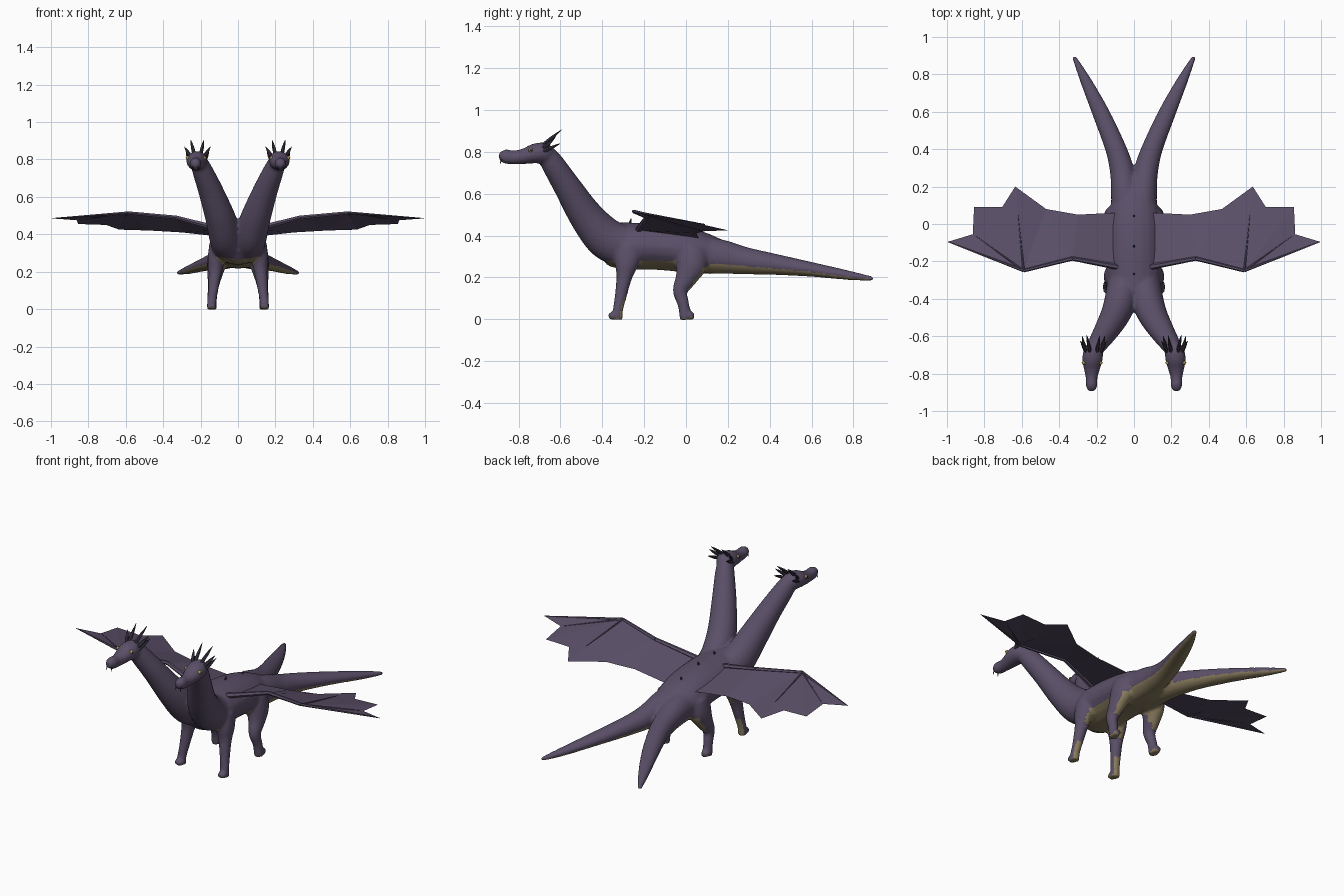
import bpy, bmesh, math
from mathutils import Vector

if "Cube" in bpy.data.objects:
    bpy.data.objects.remove(bpy.data.objects["Cube"])


def material(name, rgb):
    m = bpy.data.materials.new(name)
    m.diffuse_color = (*rgb, 1)
    m.use_nodes = True
    m.node_tree.nodes["Principled BSDF"].inputs["Base Color"].default_value = m.diffuse_color
    return m


PURPLE = material("purple hide", (0.105, 0.08, 0.14))
TAN = material("tan belly", (0.25, 0.20, 0.11))
DARK = material("dark horn", (0.04, 0.034, 0.055))
YELLOW = material("yellow eye", (0.42, 0.32, 0.08))


def make_object(name, bm, mats):
    me = bpy.data.meshes.new(name)
    bm.to_mesh(me)
    bm.free()
    for m in mats:
        me.materials.append(m)
    ob = bpy.data.objects.new(name, me)
    bpy.context.collection.objects.link(ob)
    return ob


def spline(pts, steps):
    """Catmull-Rom through tuples of (x, y, z, rx, ry)."""
    p = [pts[0]] + list(pts) + [pts[-1]]
    out = []
    for i in range(1, len(p) - 2):
        for k in range(steps):
            t = k / steps
            out.append([0.5 * (2*b + (c - a)*t + (2*a - 5*b + 4*c - d)*t*t + (3*b - a - 3*c + d)*t**3)
                        for a, b, c, d in zip(*p[i - 1:i + 3])])
    return out + [list(pts[-1])]


def tube(bm, pts, ref=(0, 0, 1), sides=20, steps=5, side=1):
    """Closed elliptical tube; side=-1 mirrors it across x."""
    pts = spline([(side * a[0], *a[1:]) for a in pts], steps)
    rings = []
    for i, a in enumerate(pts):
        c = Vector(a[:3])
        t = (Vector(pts[min(i + 1, len(pts) - 1)][:3]) - Vector(pts[max(i - 1, 0)][:3])).normalized()
        s = Vector(ref).cross(t).normalized()
        u = t.cross(s)
        ang = [2 * math.pi * k / sides for k in range(sides)]
        rings.append([bm.verts.new(c + s * a[3] * math.cos(q) + u * a[4] * math.sin(q)) for q in ang])
    for r0, r1 in zip(rings, rings[1:]):
        for k in range(sides):
            n = (k + 1) % sides
            bm.faces.new((r0[k], r0[n], r1[n], r1[k]))
    bm.faces.new(rings[0][::-1])
    bm.faces.new(rings[-1])


# Profiles on the right-hand side: x, y, z, half width, half depth
trunk = [(0, -0.42, 0.36, 0.05, 0.05), (0, -0.37, 0.36, 0.11, 0.10), (0, -0.28, 0.35, 0.145, 0.112),
         (0, -0.12, 0.345, 0.145, 0.11), (0, 0.03, 0.325, 0.14, 0.105), (0, 0.15, 0.30, 0.11, 0.085),
         (0, 0.25, 0.285, 0.05, 0.05)]
neck = [(0.05, -0.28, 0.34, 0.09, 0.10), (0.065, -0.38, 0.385, 0.088, 0.10), (0.095, -0.475, 0.49, 0.08, 0.083),
        (0.145, -0.565, 0.63, 0.067, 0.066), (0.19, -0.635, 0.74, 0.054, 0.056), (0.21, -0.67, 0.79, 0.045, 0.048)]
head = [(0.212, -0.64, 0.80, 0.03, 0.03), (0.216, -0.67, 0.796, 0.05, 0.049), (0.222, -0.72, 0.792, 0.055, 0.048),
        (0.225, -0.77, 0.779, 0.045, 0.038), (0.227, -0.82, 0.773, 0.032, 0.034),
        (0.227, -0.865, 0.777, 0.031, 0.034), (0.227, -0.893, 0.776, 0.018, 0.018)]
tail = [(0.045, 0.03, 0.31, 0.08, 0.09), (0.05, 0.16, 0.30, 0.073, 0.083), (0.063, 0.28, 0.28, 0.066, 0.066),
        (0.10, 0.41, 0.264, 0.056, 0.052), (0.18, 0.60, 0.238, 0.046, 0.035),
        (0.26, 0.77, 0.211, 0.030, 0.023), (0.322, 0.895, 0.193, 0.012, 0.011)]
front_leg = [(0.095, -0.27, 0.34, 0.06, 0.075), (0.115, -0.283, 0.27, 0.048, 0.06), (0.122, -0.295, 0.20, 0.036, 0.038),
             (0.132, -0.312, 0.11, 0.028, 0.029), (0.14, -0.325, 0.045, 0.025, 0.025), (0.141, -0.33, -0.002, 0.026, 0.028)]
hind_leg = [(0.09, 0.03, 0.33, 0.06, 0.075), (0.11, 0.025, 0.26, 0.055, 0.075), (0.122, 0.0, 0.195, 0.043, 0.052),
            (0.13, -0.028, 0.135, 0.032, 0.036), (0.137, -0.012, 0.07, 0.026, 0.028), (0.14, 0.0, -0.002, 0.027, 0.03)]

# Fused hide: trunk, two necks and heads, two tails, four legs
bm = bmesh.new()
tube(bm, trunk)
for sd in (1, -1):
    for part in (neck, head, tail):
        tube(bm, part, side=sd)
    for leg, y in ((front_leg, -0.345), (hind_leg, 0.01)):
        tube(bm, leg, ref=(0, 1, 0), side=sd)
        tube(bm, [(0.141, y + 0.025, 0.018, 0.022, 0.02), (0.141, y - 0.005, 0.016, 0.027, 0.018),
                  (0.141, y - 0.025 if y < 0 else y + 0.03, 0.014, 0.018, 0.014)], side=sd)
bmesh.ops.recalc_face_normals(bm, faces=bm.faces)
body = make_object("body", bm, [PURPLE, TAN])
bpy.context.view_layer.objects.active = body
body.select_set(True)
rm = body.modifiers.new("fuse", 'REMESH')
rm.mode = 'VOXEL'
rm.voxel_size = 0.009
sm = body.modifiers.new("soften", 'SMOOTH')
sm.iterations = 6
for m in ("fuse", "soften"):
    bpy.ops.object.modifier_apply(modifier=m)

# Tan underside of trunk and tails, backs of the lower legs
for p in body.data.polygons:
    c, n = p.center, p.normal
    under = n.z < -0.4 and c.y > -0.38 and 0.17 < c.z < 0.28
    shin = c.z < 0.1 and c.y < -0.2 and n.y > 0.55
    thigh = 0.14 < c.z < 0.25 and -0.02 < c.y < 0.12 and n.y > 0.6
    sole = c.z < 0.02 and n.z < -0.3
    p.material_index = int(under or shin or thigh or sole)
    p.use_smooth = True

# Wings: thin membrane between arm, finger bones and scalloped rear edge
arm = [(0.085, -0.23, 0.425), (0.33, -0.185, 0.49), (0.59, -0.25, 0.515), (0.995, -0.095, 0.485)]
rear = [(0.10, 0.06, 0.388), (0.30, 0.05, 0.41), (0.47, 0.08, 0.42), (0.635, 0.20, 0.425),
        (0.705, 0.09, 0.45), (0.855, 0.092, 0.455), (0.862, -0.055, 0.475)]
for sd, label in ((1, "right"), (-1, "left")):
    bm = bmesh.new()
    a = [bm.verts.new((sd * x, y, z)) for x, y, z in arm]
    r = [bm.verts.new((sd * x, y, z)) for x, y, z in rear]
    for f in ((a[0], a[1], r[1], r[0]), (a[1], r[2], r[1]), (a[1], a[2], r[2]), (a[2], r[3], r[2]),
              (a[2], r[4], r[3]), (a[2], r[5], r[4]), (a[2], r[6], r[5]), (a[2], a[3], r[6])):
        bm.faces.new(f)
    for f in bm.faces:
        f.normal_update()
        if f.normal.z < 0:
            f.normal_flip()
    make_object(label + "_wing_membrane", bm, [PURPLE])

    bm = bmesh.new()
    for p, q, r0, r1 in ((arm[0], arm[1], 0.016, 0.011), (arm[1], arm[2], 0.011, 0.009),
                         (arm[2], arm[3], 0.008, 0.002), (arm[2], (0.62, 0.05, 0.462), 0.006, 0.001),
                         (arm[2], (0.845, -0.065, 0.478), 0.006, 0.001)):
        tube(bm, [(*p, r0, r0), (*q, r1, r1)], sides=6, steps=1, side=sd)
    bmesh.ops.recalc_face_normals(bm, faces=bm.faces)
    make_object(label + "_wing_bones", bm, [PURPLE])

    # Horns swept back from the crown, and fangs at the snout
    bm = bmesh.new()
    for e in (1, -1):
        for dx, z0, tip in ((0.018, 0.83, (0.035, -0.595, 0.905)), (0.036, 0.815, (0.07, -0.625, 0.868)),
                            (0.042, 0.80, (0.06, -0.60, 0.84))):
            base = (0.217 + e * dx, -0.685, z0)
            end = (0.217 + e * tip[0], tip[1], tip[2])
            mid = [0.5 * (u + v) for u, v in zip(base, end)]
            tube(bm, [(*base, 0.010, 0.010), (*mid, 0.009, 0.009), (*end, 0.001, 0.001)], sides=6, steps=2, side=sd)
        tube(bm, [(0.227 + e * 0.015, -0.88, 0.77, 0.005, 0.005), (0.227 + e * 0.016, -0.888, 0.742, 0.001, 0.001)],
             ref=(0, 1, 0), sides=5, steps=1, side=sd)
    bmesh.ops.recalc_face_normals(bm, faces=bm.faces)
    make_object(label + "_horns_and_fangs", bm, [DARK])

    # Eyes with dark pupils
    bm = bmesh.new()
    for e in (1, -1):
        for dx, rad, idx in ((0.043, 0.011, 0), (0.050, 0.006, 1)):
            n = len(bm.faces)
            s = bmesh.ops.create_uvsphere(bm, u_segments=10, v_segments=6, radius=rad)
            bmesh.ops.translate(bm, verts=s["verts"], vec=(sd * (0.224 + e * dx), -0.742, 0.808))
            bm.faces.ensure_lookup_table()
            for f in bm.faces[n:]:
                f.material_index = idx
                f.smooth = True
    make_object(label + "_eyes", bm, [YELLOW, DARK])

# Small spines along the back
bm = bmesh.new()
for y, z in ((-0.27, 0.45), (-0.12, 0.445), (0.04, 0.415)):
    tube(bm, [(0, y, z, 0.008, 0.01), (0, y + 0.008, z + 0.032, 0.001, 0.001)], ref=(0, 1, 0), sides=6, steps=1)
bmesh.ops.recalc_face_normals(bm, faces=bm.faces)
make_object("back_spines", bm, [DARK])
